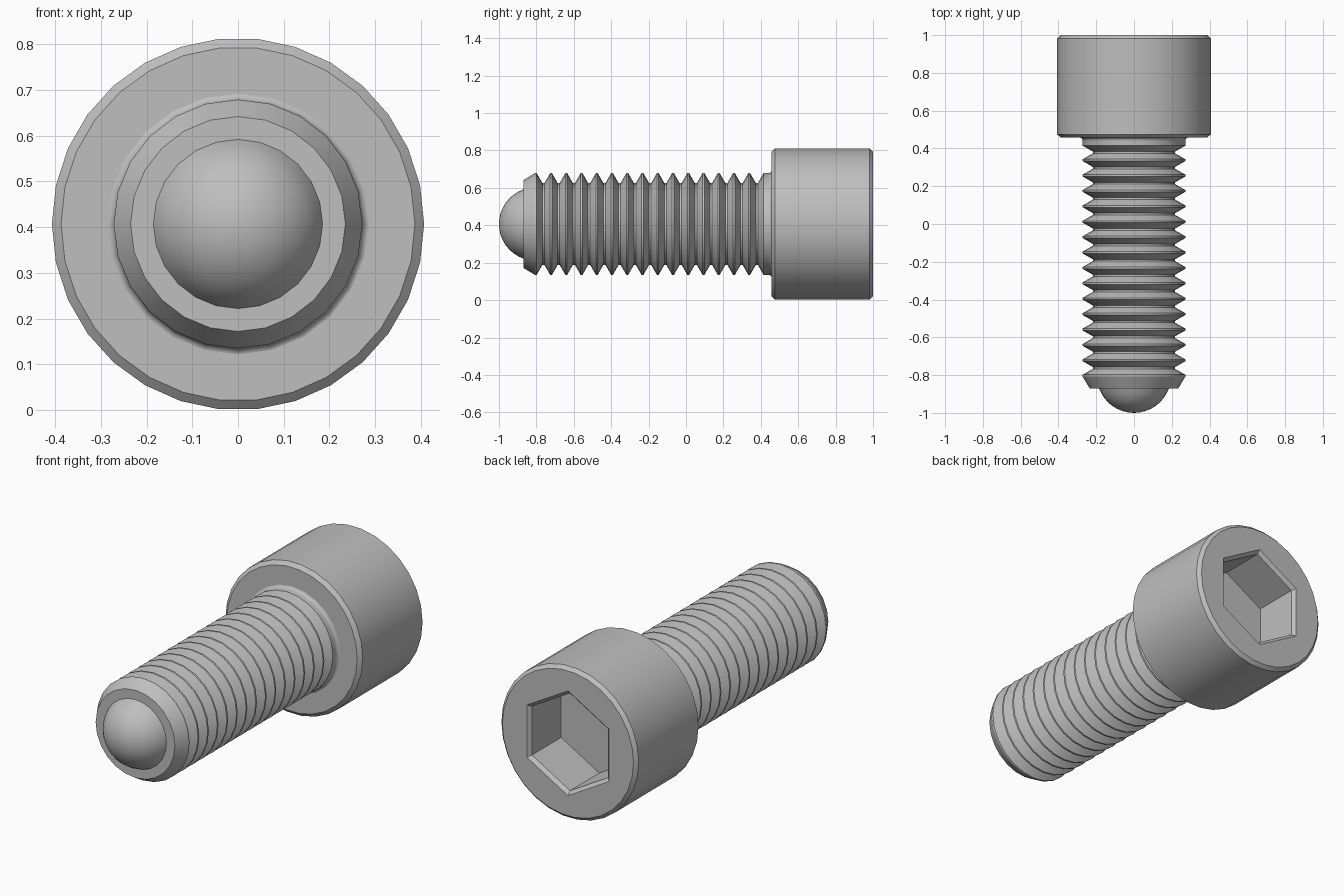
import bpy, bmesh, math

cube = bpy.data.objects.get("Cube")
if cube:
    bpy.data.objects.remove(cube, do_unlink=True)

AXIS_Z = 0.407

steel = bpy.data.materials.new("grey steel")
steel.use_nodes = True
GREY = (0.52, 0.52, 0.52, 1)
steel.diffuse_color = GREY
steel.node_tree.nodes["Principled BSDF"].inputs["Base Color"].default_value = GREY


def ring(bm, radius, y, sides, start=0.0):
    """Circle of vertices around the bolt axis."""
    step = 2 * math.pi / sides
    return [bm.verts.new((radius * math.cos(start + i * step), y,
                          AXIS_Z + radius * math.sin(start + i * step)))
            for i in range(sides)]


def skin(bm, rings):
    """Quads between successive rings."""
    for a, b in zip(rings, rings[1:]):
        n = len(a)
        for i in range(n):
            j = (i + 1) % n
            bm.faces.new((a[i], a[j], b[j], b[i]))


def loop_edges(bm, verts):
    return [bm.edges.get((v, verts[i - 1])) for i, v in enumerate(verts)]


def finish(bm, name, angle=30):
    bmesh.ops.recalc_face_normals(bm, faces=bm.faces)
    mesh = bpy.data.meshes.new(name)
    bm.to_mesh(mesh)
    bm.free()
    mesh.materials.append(steel)
    obj = bpy.data.objects.new(name, mesh)
    bpy.context.collection.objects.link(obj)
    bpy.ops.object.select_all(action='DESELECT')
    obj.select_set(True)
    bpy.context.view_layer.objects.active = obj
    bpy.ops.object.shade_smooth_by_angle(angle=math.radians(angle))
    return obj


# Cylindrical head with chamfered rims and a hexagonal socket
bm = bmesh.new()
profile = [(0.387, 0.457), (0.407, 0.475), (0.407, 0.982), (0.389, 1.0)]
body = [ring(bm, r, y, 30) for r, y in profile]
skin(bm, body)
bm.faces.new(body[0])
socket = [ring(bm, apothem / math.cos(math.pi / 6), y, 6, math.pi / 6)
          for apothem, y in [(0.243, 1.0), (0.226, 0.982), (0.226, 0.735)]]
skin(bm, socket)
bm.faces.new(socket[-1])
bmesh.ops.triangle_fill(bm, use_beauty=True, normal=(0, 1, 0),
                        edges=loop_edges(bm, body[-1]) + loop_edges(bm, socket[0]))
finish(bm, "socket_head")

# Threaded shank: point chamfer, repeated thread ridges, fillet under the head
CREST, ROOT, PITCH, FIRST, FLAT = 0.272, 0.218, 0.0815, -0.803, 0.005
profile = [(0.185, -0.87), (0.235, -0.87)]
for k in range(15):
    y = FIRST + k * PITCH
    valley = y + PITCH / 2
    profile += [(CREST, y - FLAT), (CREST, y + FLAT),
                (ROOT, valley - FLAT), (ROOT, valley + FLAT)]
profile += [(CREST, FIRST + 15 * PITCH - FLAT), (CREST, 0.44)]
for k in range(1, 5):
    t = k * math.pi / 8
    profile.append((CREST + 0.018 * (1 - math.cos(t)), 0.44 + 0.018 * math.sin(t)))
bm = bmesh.new()
skin(bm, [ring(bm, r, y, 24) for r, y in profile])
finish(bm, "threaded_shank")

# Rounded ball tip
BASE, HEIGHT = 0.185, 0.13
ball = (BASE ** 2 + HEIGHT ** 2) / (2 * HEIGHT)
sweep = math.asin(BASE / ball)
bm = bmesh.new()
caps = [ring(bm, ball * math.sin(sweep * k / 8),
             -1 + ball * (1 - math.cos(sweep * k / 8)), 24) for k in range(8, 0, -1)]
skin(bm, caps)
pole = bm.verts.new((0, -1, AXIS_Z))
for i, v in enumerate(caps[-1]):
    bm.faces.new((caps[-1][i - 1], v, pole))
# Open cap: orient outward explicitly through the recalculation
finish(bm, "ball_tip")
